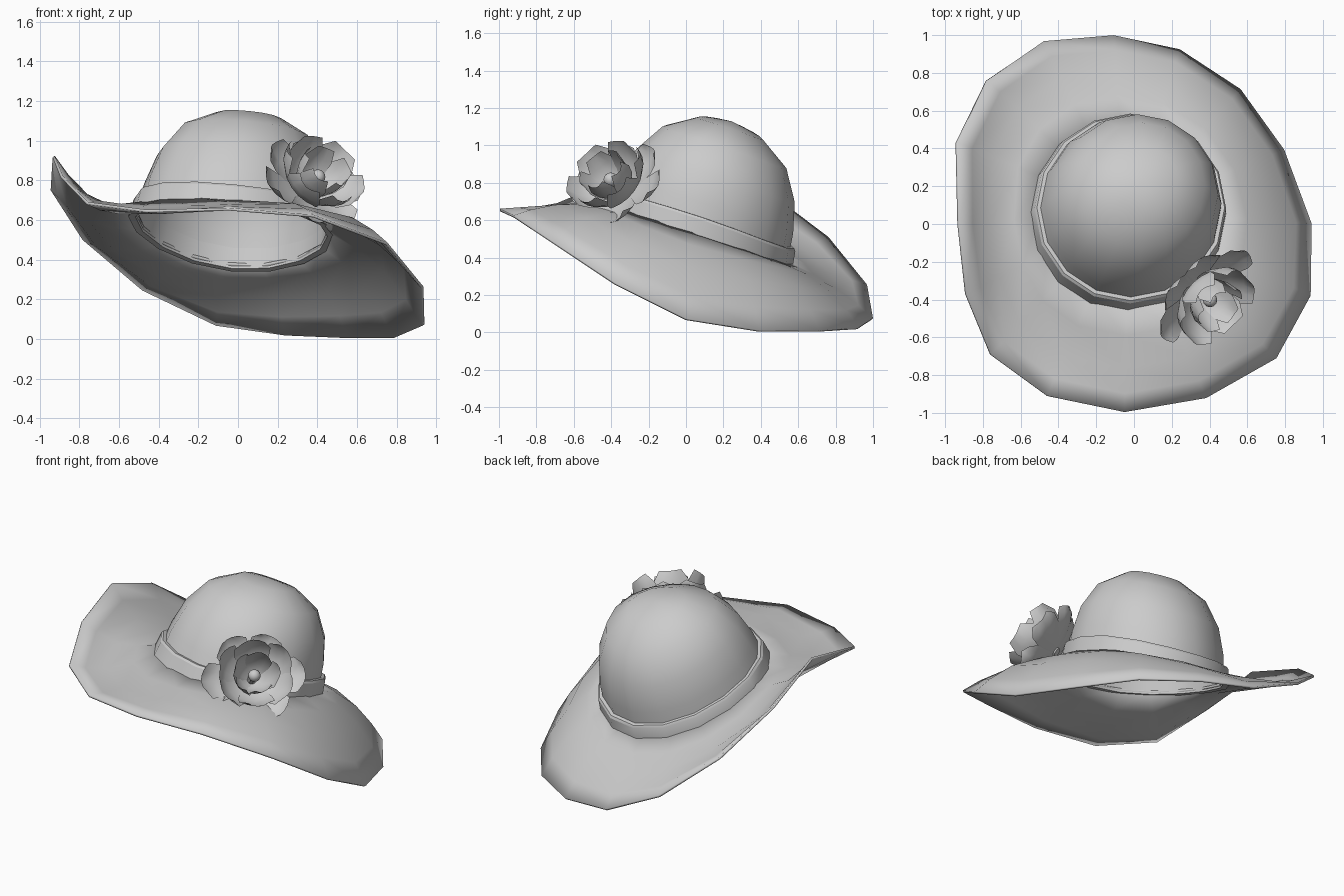
import bpy, math
from mathutils import Vector

if "Cube" in bpy.data.objects:
    bpy.data.objects.remove(bpy.data.objects["Cube"])

# Tilted crown frame: base ring slopes down to the back and to the right
CX, CY, CZ = -0.03, 0.06, 0.56
AXIS = Vector((0.16, 0.325, 1)).normalized()
SEG = 16
ANG = [2 * math.pi * i / SEG for i in range(SEG)]


def ring_point(a, k, h):
    dx, dy = 0.515 * k * math.cos(a), 0.51 * k * math.sin(a)
    z = CZ - 0.1 * dx - 0.335 * dy + 0.026 * k * math.cos(2 * a)
    return Vector((CX + dx, CY + dy, z)) + AXIS * h


def make(name, verts, faces, angle=40, thick=0.0, offset=0.0):
    me = bpy.data.meshes.new(name)
    me.from_pydata([tuple(v) for v in verts], [], faces)
    ob = bpy.data.objects.new(name, me)
    bpy.context.collection.objects.link(ob)
    bpy.ops.object.select_all(action='DESELECT')
    ob.select_set(True)
    bpy.context.view_layer.objects.active = ob
    bpy.ops.object.shade_smooth_by_angle(angle=math.radians(angle))
    if thick:
        m = ob.modifiers.new("thickness", 'SOLIDIFY')
        m.thickness, m.offset = thick, offset
    return ob


def loft(rings, closed=False):
    n, m = len(rings[0]), len(rings)
    faces = []
    for j in range(m if closed else m - 1):
        for i in range(n):
            k, b = (i + 1) % n, (j + 1) % m
            faces.append((j * n + i, j * n + k, b * n + k, b * n + i))
    return [p for r in rings for p in r], faces


# Crown: open dome
profile = [(0.945, 0), (0.91, 0.16), (0.83, 0.32), (0.65, 0.475), (0.34, 0.575)]
verts, faces = loft([[ring_point(a, k, h) for a in ANG] for k, h in profile])
verts.append(Vector((CX, CY, CZ)) + AXIS * 0.605)
top = (len(profile) - 1) * SEG
faces += [(top + i, top + (i + 1) % SEG, len(verts) - 1) for i in range(SEG)]
make("crown", verts, faces, 60)

# Hat band: closed thin collar round the crown
band = [(1.01, -0.022), (0.985, 0.072), (0.965, 0.085), (0.925, 0.085), (0.94, -0.02)]
make("hat_band", *loft([[ring_point(a, k, h) for a in ANG] for k, h in band], True), 30)

# Brim: floppy outline, anticlockwise from the right
outline = [(0.935, 0, 0.07), (0.79, 0.39, 0.008), (0.56, 0.71, 0.008), (0.24, 0.92, 0.022),
           (-0.11, 0.995, 0.072), (-0.48, 0.965, 0.25), (-0.78, 0.76, 0.505), (-0.94, 0.43, 0.755),
           (-0.93, 0, 0.92), (-0.89, -0.37, 0.82), (-0.76, -0.69, 0.685), (-0.46, -0.91, 0.645),
           (-0.05, -0.995, 0.655), (0.38, -0.92, 0.62), (0.75, -0.71, 0.48), (0.93, -0.38, 0.26)]
rings = []
for t, w in [(0, 0), (0.3, 0.72), (0.6, 1), (0.83, 0.6), (1, 0)]:
    ring = []
    for p in outline:
        a = math.atan2(p[1] - CY, p[0] - CX)
        q = ring_point(a, 0.935, 0).lerp(Vector(p), t)
        s = math.sin(a)
        q.z += w * (0.085 * math.cos(a) + (0.018 + 0.017 * s) * s * s)
        ring.append(q)
    rings.append(ring)
make("brim", *loft(rings), 60, 0.014)

# Flower frame: faces front right and upward
F = Vector((0.6, -0.6, 0.64)).normalized()
U = Vector((1, 1, 0)).normalized()
V = F.cross(U).normalized()
if V.z < 0:
    V = -V
BASE = Vector((0.335, -0.335, 0.745))


def petal(name, ang, reach, rise, width, cup):
    """Cupped petal bulging outward from the flower base."""
    out = U * math.cos(ang) + V * math.sin(ang)
    side = F.cross(out)
    rows, cols, vs, fs = 5, 5, [], []
    widths = [0.2, 0.65, 0.95, 1.0, 0.62]
    for j in range(rows):
        for i in range(cols):
            w = i / (cols - 1) * 2 - 1
            s = j / (rows - 1)
            s -= 0.1 * s * w * w
            rad = 0.02 + reach * math.sin(s * 1.45)
            fwd = rise * s ** 1.5 + cup * w * w * s
            vs.append(BASE + out * (rad - 0.4 * cup * w * w * s) + F * fwd
                      + side * (w * width * widths[j]))
    for j in range(rows - 1):
        for i in range(cols - 1):
            b = j * cols + i
            fs.append((b, b + 1, b + cols + 1, b + cols))
    make(name, vs, fs, 50)


# Petal layers: count, start angle, reach, rise, half width, cup
layers = [(6, 0.0, 0.27, 0.07, 0.11, 0.04), (6, 0.5, 0.205, 0.19, 0.11, 0.05),
          (5, 1.2, 0.115, 0.21, 0.08, 0.05)]
for n, (count, start, reach, rise, width, cup) in enumerate(layers):
    for i in range(count):
        ang = start + 2 * math.pi * i / count
        stretch = 1.0 + 0.12 * math.cos(ang) ** 2 - 0.08 * math.sin(ang) ** 2
        petal(f"petal_{n}_{i}", ang, reach * stretch, rise, width, cup)

# Flower centre
bpy.ops.mesh.primitive_uv_sphere_add(segments=12, ring_count=8, radius=0.038,
                                     location=BASE + F * 0.12)
bpy.context.object.name = "flower_centre"
bpy.ops.object.shade_smooth()
bpy.ops.mesh.primitive_cone_add(vertices=8, radius1=0.03, radius2=0.015, depth=0.12,
                                location=BASE + F * 0.05, rotation=F.to_track_quat('Z', 'Y').to_euler())
bpy.context.object.name = "flower_stem"
